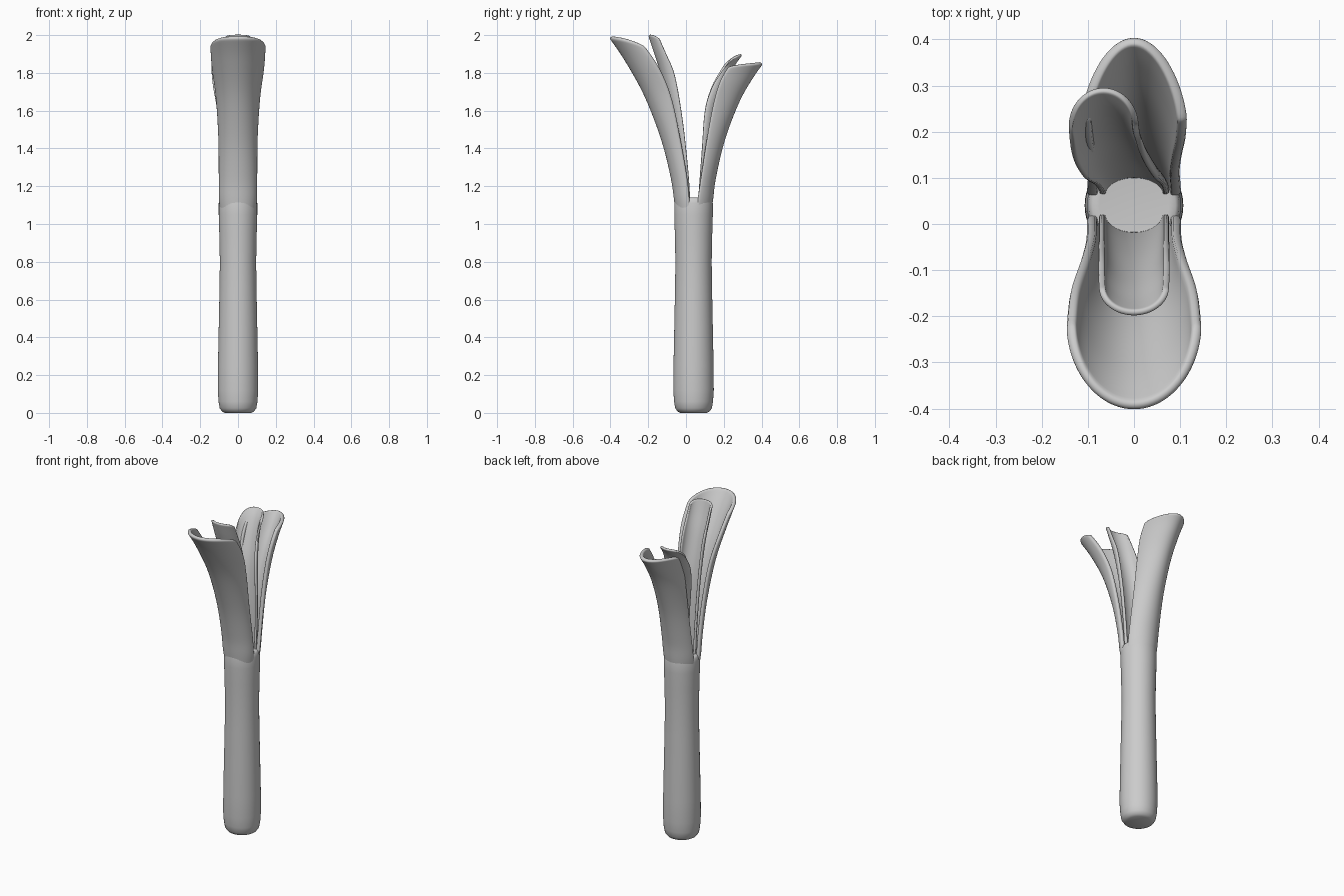
import bpy, math

mat = bpy.data.materials.new("plain grey")
mat.diffuse_color = (0.6, 0.6, 0.6, 1)


def make(name, verts, faces):
    me = bpy.data.meshes.new(name)
    me.from_pydata(verts, [], faces)
    me.materials.append(mat)
    me.polygons.foreach_set("use_smooth", [True] * len(me.polygons))
    me.update()
    ob = bpy.data.objects.new(name, me)
    bpy.context.collection.objects.link(ob)
    return ob


def smooth_rows(rows, sub=5):
    """Catmull-Rom interpolation through a list of tuples."""
    out = []
    n = len(rows)
    for i in range(n - 1):
        p0, p1, p2, p3 = (rows[max(0, min(n - 1, k))] for k in (i - 1, i, i + 1, i + 2))
        for s in range(sub):
            t = s / sub
            out.append(tuple(
                0.5 * (2 * b + (c - a) * t + (2 * a - 5 * b + 4 * c - d) * t * t
                       + (3 * b - a - 3 * c + d) * t ** 3)
                for a, b, c, d in zip(p0, p1, p2, p3)))
    return out + [rows[-1]]


def leaf(name, rows, side, thick, power=1.0, cols=20):
    """Curved leaf. Row: mid z, mid y, edge z, edge y, half width, x centre."""
    rows = smooth_rows(rows)
    verts, faces = [], []
    for zo, yo, ze, ye, hw, cx in rows:
        for j in range(cols + 1):
            u = 2 * j / cols - 1
            a = u * math.pi / 2
            c = max(0.0, math.cos(a)) ** power
            verts.append((cx + side * hw * math.sin(a), ye + (yo - ye) * c,
                          zo + (ze - zo) * abs(u) ** 3))
    w = cols + 1
    for i in range(len(rows) - 1):
        for j in range(cols):
            k = i * w + j
            faces.append((k, k + 1, k + w + 1, k + w))
    ob = make(name, verts, faces)
    m = ob.modifiers.new("thickness", 'SOLIDIFY')
    m.thickness = thick
    m.offset = -1
    m = ob.modifiers.new("round rim", 'SUBSURF')
    m.levels = m.render_levels = 1
    return ob


# Stalk: turned profile (radius, height) with a closed crown between the leaves
profile = [(0.0, 0.0), (0.07, 0.0), (0.085, 0.008), (0.097, 0.025), (0.103, 0.06),
           (0.107, 0.12), (0.106, 0.25), (0.102, 0.45), (0.098, 0.65), (0.096, 0.8),
           (0.099, 0.95), (0.102, 1.05), (0.102, 1.11), (0.098, 1.13), (0.09, 1.14),
           (0.075, 1.138), (0.0, 1.13)]
N = 48
sv, sf = [], []
for r, z in profile[1:-1]:
    for k in range(N):
        a = 2 * math.pi * k / N
        sv.append((r * math.cos(a), 0.04 + r * math.sin(a), z))
for i in range(len(profile) - 3):
    for k in range(N):
        q = (k + 1) % N
        sf.append((i * N + k, i * N + q, (i + 1) * N + q, (i + 1) * N + k))
sf.append(tuple(reversed(range(N))))
sf.append(tuple(range(len(sv) - N, len(sv))))
make("stalk", sv, sf)

# Front pair of leaves
leaf("front_outer_leaf", [
    (1.04, -0.052, 1.04, 0.03, 0.092, 0),
    (1.13, -0.064, 1.13, 0.018, 0.102, 0),
    (1.25, -0.082, 1.25, 0.005, 0.103, 0),
    (1.45, -0.133, 1.45, -0.03, 0.105, 0),
    (1.68, -0.222, 1.66, -0.075, 0.118, 0),
    (1.87, -0.328, 1.82, -0.14, 0.14, 0),
    (1.985, -0.407, 1.94, -0.22, 0.148, 0)], 1, 0.022)
leaf("front_inner_leaf", [
    (1.06, -0.03, 1.06, 0.022, 0.075, 0),
    (1.2, -0.035, 1.2, 0.018, 0.077, 0),
    (1.4, -0.053, 1.4, 0.0, 0.077, 0),
    (1.6, -0.085, 1.6, -0.025, 0.077, 0),
    (1.8, -0.135, 1.79, -0.06, 0.078, 0),
    (1.93, -0.178, 1.9, -0.105, 0.078, 0),
    (2.0, -0.2, 1.98, -0.14, 0.076, 0)], 1, 0.014)

# Back pair of leaves
leaf("back_outer_leaf", [
    (1.04, 0.132, 1.04, 0.05, 0.092, 0),
    (1.13, 0.144, 1.13, 0.064, 0.102, 0),
    (1.25, 0.16, 1.25, 0.082, 0.102, 0),
    (1.45, 0.208, 1.45, 0.112, 0.1, 0),
    (1.65, 0.285, 1.63, 0.145, 0.105, 0),
    (1.78, 0.36, 1.75, 0.18, 0.113, 0),
    (1.847, 0.408, 1.83, 0.225, 0.116, 0)], -1, 0.022, 1.3)
leaf("back_inner_leaf", [
    (1.06, 0.112, 1.06, 0.06, 0.075, 0),
    (1.2, 0.117, 1.2, 0.07, 0.077, 0),
    (1.4, 0.132, 1.4, 0.085, 0.08, -0.008),
    (1.6, 0.165, 1.6, 0.1, 0.083, -0.028),
    (1.74, 0.212, 1.72, 0.135, 0.082, -0.05),
    (1.84, 0.26, 1.79, 0.175, 0.078, -0.062),
    (1.893, 0.298, 1.84, 0.215, 0.076, -0.066)], -1, 0.014)
